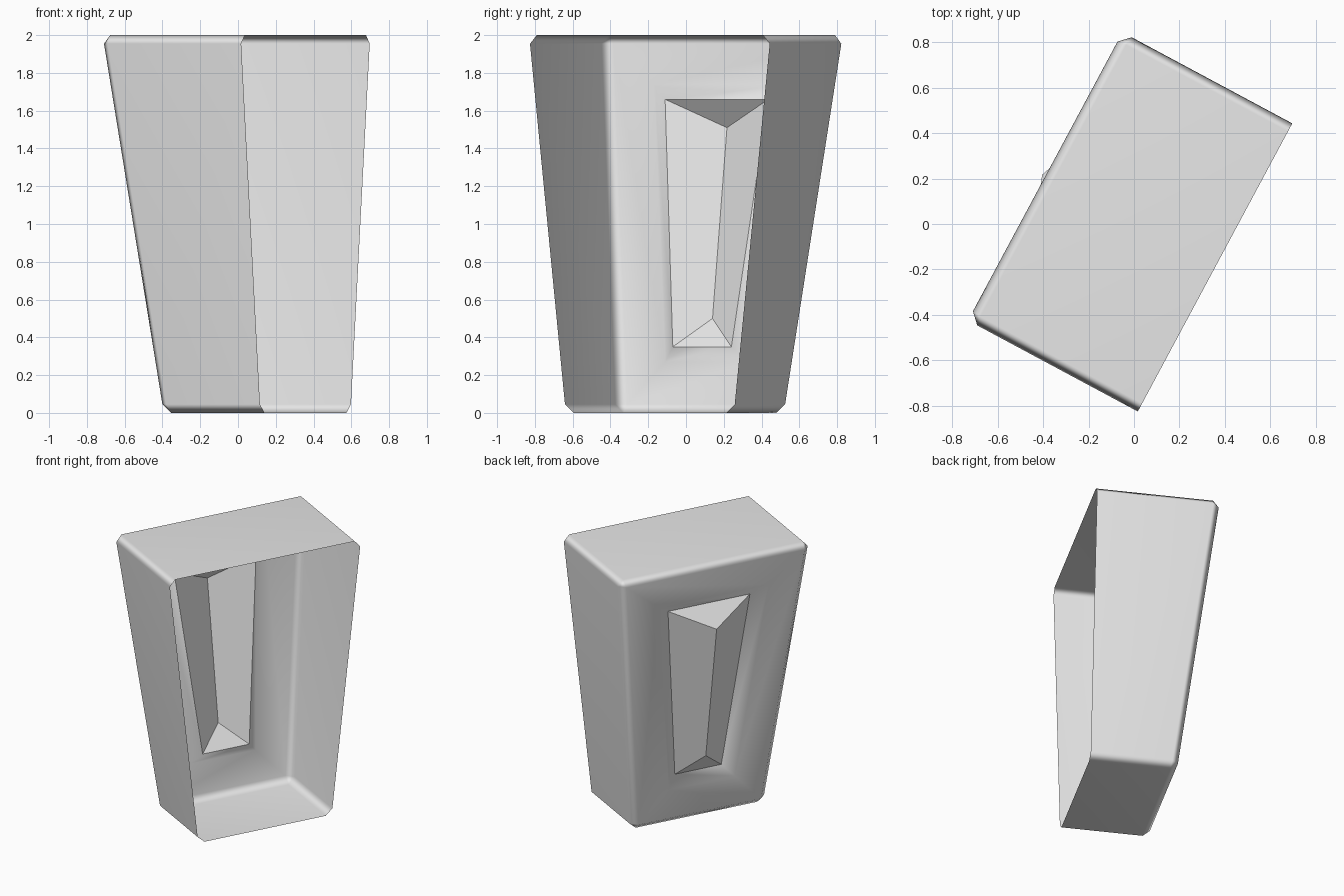
import bpy, bmesh, math

cube = bpy.data.objects.get("Cube")
if cube:
    bpy.data.objects.remove(cube, do_unlink=True)

HEIGHT = 2.0
OPEN_Y = -0.405          # plane of the open side


def half_width(z):
    return 0.505 + 0.11 * z


def wall_y(z):
    """Depth of the leaning wall at a height."""
    return 0.2 + 0.1247 * z


def ring(bm, z_low, w_low, z_high, w_high, sink):
    """Four corners parallel to the leaning wall, sunk into it."""
    corners = ((-w_low, z_low), (w_low, z_low), (w_high, z_high), (-w_high, z_high))
    return [bm.verts.new((x, wall_y(z) - sink, z)) for x, z in corners]


def bridge(bm, outer, inner):
    for i in range(4):
        j = (i + 1) % 4
        bm.faces.new((outer[i], outer[j], inner[j], inner[i]))


bm = bmesh.new()

# Tapered shell, open on one side
back = ring(bm, 0, half_width(0), HEIGHT, half_width(HEIGHT), 0)
front = [bm.verts.new((v.co.x, OPEN_Y, v.co.z)) for v in back]
bridge(bm, front, back)
back_face = bm.faces.new(back)

# Chamfer every edge except the open rim
edges = [e for e in bm.edges if not e.is_boundary]
bmesh.ops.bevel(bm, geom=edges, offset=0.046, segments=1, affect='EDGES', profile=0.5)

# Replace the leaning wall with a framed, sunken panel
bm.normal_update()
wall = max((f for f in bm.faces if abs(f.normal.y) > 0.9), key=lambda f: f.calc_area())
low = sorted(sorted(wall.verts, key=lambda v: v.co.z)[:2], key=lambda v: v.co.x)
high = sorted(sorted(wall.verts, key=lambda v: v.co.z)[2:], key=lambda v: -v.co.x)
border = low + high
bmesh.ops.delete(bm, geom=[wall], context='FACES_ONLY')
rim = ring(bm, 0.27, 0.25, 1.74, 0.415, 0)
floor = ring(bm, 0.35, 0.176, 1.66, 0.31, 0.063)
bridge(bm, border, rim)
bridge(bm, rim, floor)

# Hipped ridge rising out of the panel
ridge_low = bm.verts.new((0, 0.297, 0.5))
ridge_high = bm.verts.new((0, 0.459, 1.51))
a, b, c, d = floor
hip = [bm.faces.new(f) for f in ((a, b, ridge_low), (b, c, ridge_high, ridge_low),
                                 (c, d, ridge_high), (d, a, ridge_low, ridge_high))]

bmesh.ops.recalc_face_normals(bm, faces=bm.faces)
bm.normal_update()
top = max(bm.faces, key=lambda f: f.calc_center_median().z)
if top.normal.z < 0:
    bmesh.ops.reverse_faces(bm, faces=bm.faces)

# Soft chamfers, crisp ridge
for f in bm.faces:
    f.smooth = True
for f in hip:
    for e in f.edges:
        e.smooth = False

mesh = bpy.data.meshes.new("tapered_block")
bm.to_mesh(mesh)
bm.free()
block = bpy.data.objects.new("tapered_block", mesh)
bpy.context.collection.objects.link(block)
block.rotation_euler.z = math.radians(61.8)

soft = block.modifiers.new("soft_chamfers", 'WEIGHTED_NORMAL')
soft.keep_sharp = True

# Plain grey
grey = bpy.data.materials.new("light_grey")
grey.use_nodes = True
colour = (0.8, 0.8, 0.8, 1)
grey.diffuse_color = colour
grey.node_tree.nodes["Principled BSDF"].inputs["Base Color"].default_value = colour
mesh.materials.append(grey)
